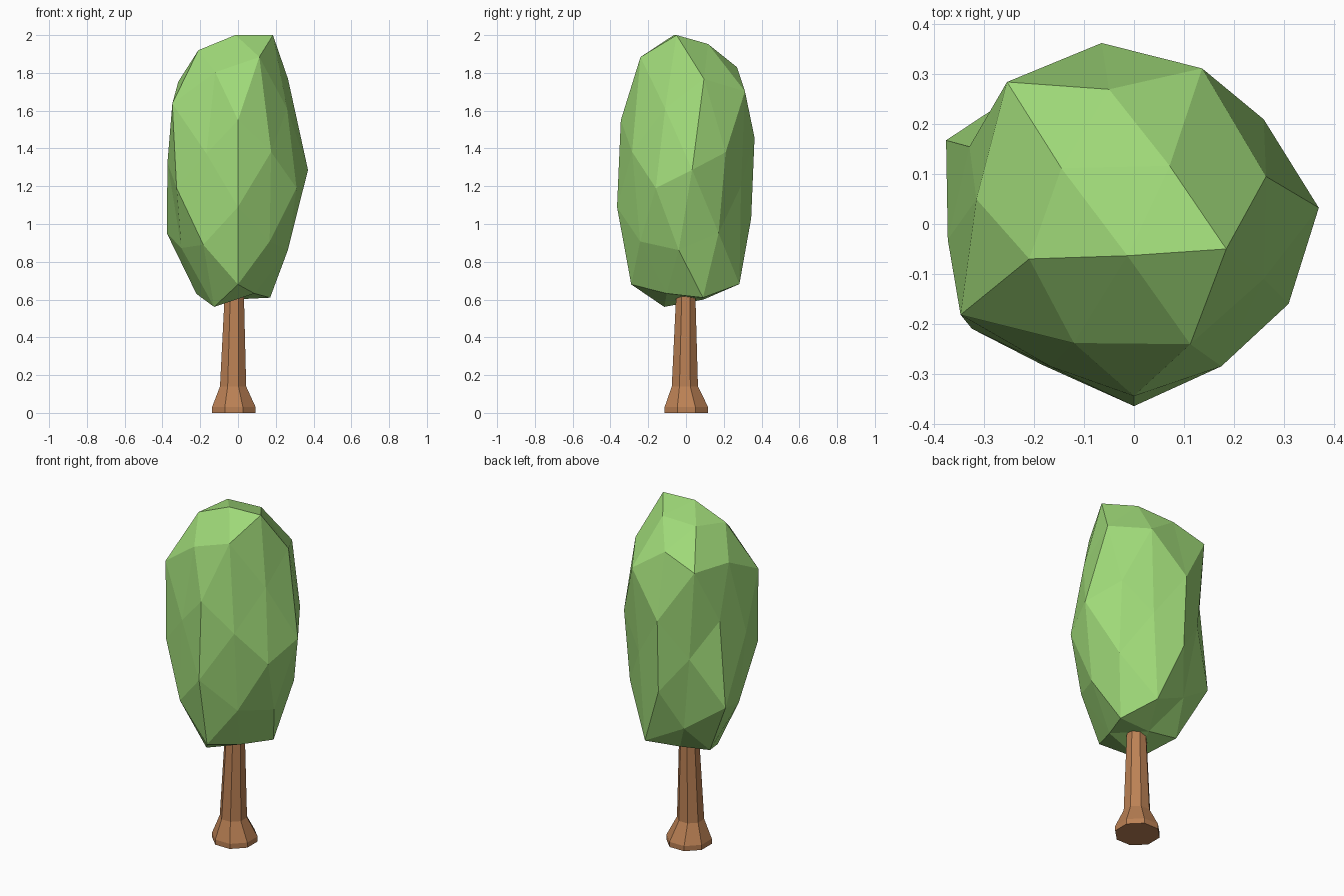
import bpy, bmesh, math
from mathutils import Vector

if "Cube" in bpy.data.objects:
    bpy.data.objects.remove(bpy.data.objects["Cube"])


def make(name, bm, color):
    bmesh.ops.recalc_face_normals(bm, faces=bm.faces[:])
    mesh = bpy.data.meshes.new(name)
    bm.to_mesh(mesh)
    bm.free()
    mat = bpy.data.materials.new(name)
    mat.diffuse_color = color
    mat.use_nodes = True
    mat.node_tree.nodes["Principled BSDF"].inputs["Base Color"].default_value = mat.diffuse_color
    mesh.materials.append(mat)
    bpy.context.collection.objects.link(bpy.data.objects.new(name, mesh))


# Crown: irregular icosahedron (four rings of three corners)
top = [(-0.21, -0.07, 1.92), (0.185, -0.05, 2.0), (-0.05, 0.27, 1.83)]
upper = [(0, -0.345, 1.55), (0.26, 0.21, 1.38), (-0.33, 0.155, 1.45)]
lower = [(-0.325, -0.21, 1.19), (0.31, -0.16, 1.19), (-0.06, 0.345, 1.03)]
bottom = [(0, -0.29, 0.68), (0.17, 0.09, 0.61), (-0.22, 0.09, 0.63)]
bm = bmesh.new()
T, U, L, B = [[bm.verts.new(p) for p in ring] for ring in (top, upper, lower, bottom)]
centre = Vector((0, 0, 1.28))
mids = {}


def bulge(a, b, k):
    """Edge midpoint pushed away from the crown centre."""
    mids[frozenset((a, b))] = bm.verts.new(centre + k * ((a.co + b.co) / 2 - centre))


def split(a, b, c):
    """One large triangle as four small ones."""
    ab, bc, ca = (mids[frozenset(e)] for e in ((a, b), (b, c), (c, a)))
    for f in ((a, ab, ca), (b, bc, ab), (c, ca, bc), (ab, bc, ca)):
        bm.faces.new(f)


# Uneven rounding: one push factor per edge, grouped by the rings it joins
for R, S, step_r, step_s, factors in (
        (T, T, 0, 1, (1.06, 1.06, 1.12)), (T, U, 0, 0, (1.15, 1.19, 1.34)),
        (T, U, 1, 0, (1.22, 1.30, 1.17)), (T, L, 0, 0, (1.30, 1.05, 1.18)),
        (U, L, 0, 0, (1.03, 1.30, 1.10)), (U, L, 0, 1, (1.13, 1.05, 1.14)),
        (U, B, 0, 0, (1.15, 1.15, 1.37)), (L, B, 0, 0, (1.13, 1.10, 1.08)),
        (L, B, 1, 0, (1.08, 1.30, 1.10)), (B, B, 0, 1, (1.02, 1.03, 1.15))):
    for i, k in enumerate(factors):
        bulge(R[(i + step_r) % 3], S[(i + step_s) % 3], k)

split(*T)
split(*B[::-1])
for i in range(3):
    j = (i + 1) % 3
    for f in ((T[i], U[i], T[j]), (T[i], L[i], U[i]), (T[j], U[i], L[j]),
              (U[i], L[i], B[i]), (U[i], B[i], L[j]), (L[j], B[i], B[j])):
        split(*f)
make("crown", bm, (0.35, 0.70, 0.19, 1))

# Trunk: eight-sided, flared at the foot; (height, radius, x centre, y centre)
bm = bmesh.new()
rings = []
for z, r, x, y in ((0, 0.125, -0.022, 0.002), (0.03, 0.125, -0.022, 0.002),
                   (0.14, 0.075, -0.026, -0.006), (0.75, 0.05, -0.018, 0)):
    rings.append([bm.verts.new((x + r * math.cos(a), y + r * math.sin(a), z))
                  for a in (math.tau * (k + 0.5) / 8 for k in range(8))])
for a, b in zip(rings, rings[1:]):
    for k in range(8):
        n = (k + 1) % 8
        bm.faces.new((a[k], a[n], b[n], b[k]))
bm.faces.new(rings[0])
bm.faces.new(rings[-1])
make("trunk", bm, (0.5, 0.22, 0.09, 1))
